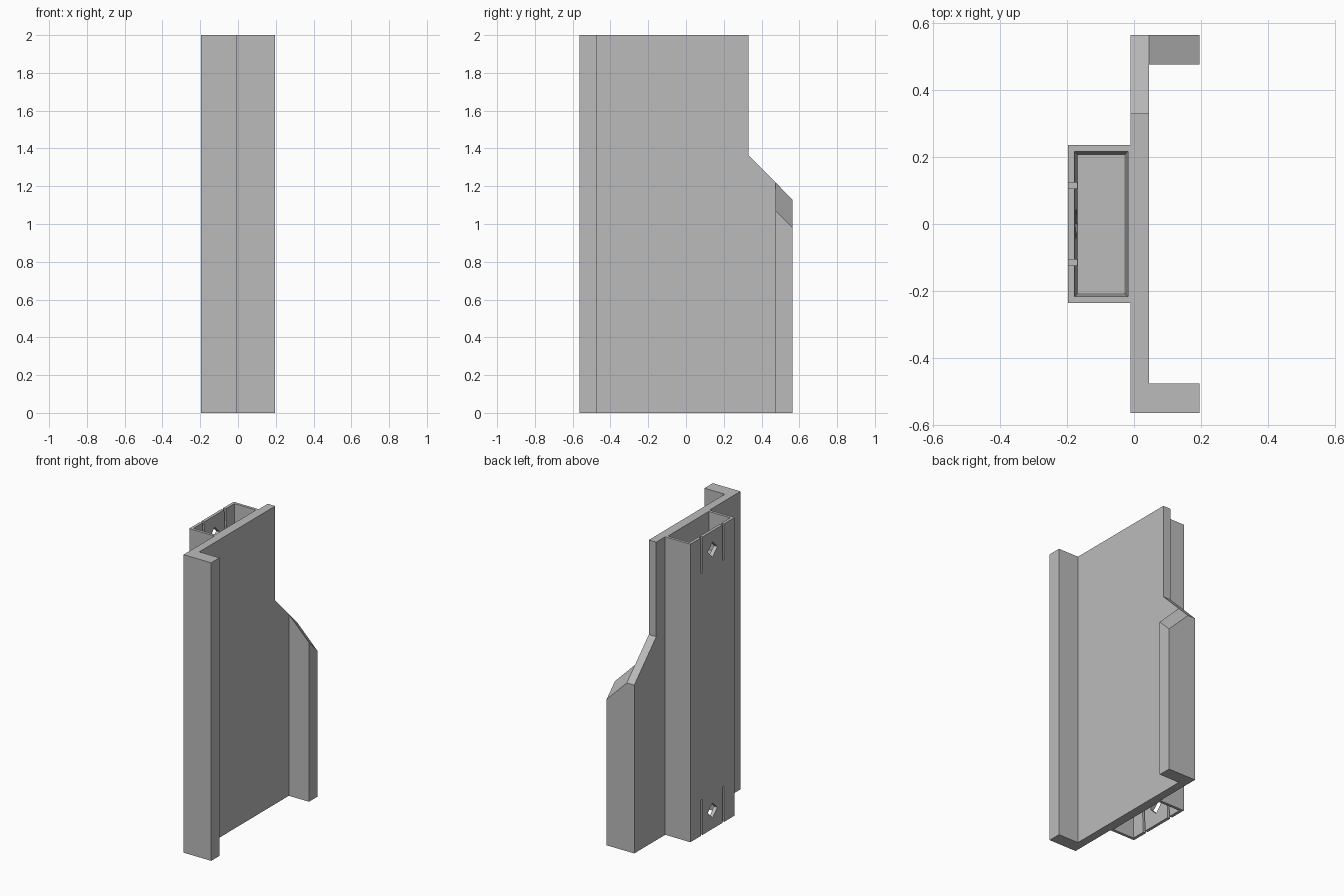
import bpy
import bmesh
import math
from mathutils import Matrix

cube = bpy.data.objects.get("Cube")
if cube:
    bpy.data.objects.remove(cube, do_unlink=True)

grey = bpy.data.materials.new("plain grey")
grey.use_nodes = True
colour = (0.5, 0.5, 0.5, 1)
grey.diffuse_color = colour
grey.node_tree.nodes["Principled BSDF"].inputs["Base Color"].default_value = colour


def finish(name, bm):
    bmesh.ops.recalc_face_normals(bm, faces=bm.faces)
    mesh = bpy.data.meshes.new(name)
    bm.to_mesh(mesh)
    bm.free()
    mesh.materials.append(grey)
    obj = bpy.data.objects.new(name, mesh)
    bpy.context.collection.objects.link(obj)
    return obj


def box(name, x, y, z, shape=None):
    """Box between limits; shape may move each vertex."""
    bm = bmesh.new()
    bmesh.ops.create_cube(bm, size=1)
    for v in bm.verts:
        v.co = [lim[0] if c < 0 else lim[1] for lim, c in zip((x, y, z), v.co)]
        if shape:
            shape(v.co)
    return finish(name, bm)


def cut(target, cutter):
    cutter.hide_render = True
    mod = target.modifiers.new("cut", "BOOLEAN")
    mod.operation = "DIFFERENCE"
    mod.solver = "EXACT"
    mod.object = cutter
    bpy.context.view_layer.objects.active = target
    bpy.ops.object.modifier_apply(modifier=mod.name)
    bpy.data.objects.remove(cutter, do_unlink=True)


# Main panel with a stepped back edge
W, Y, H = 0.195, 0.563, 2.0
X0, X1 = -0.01, 0.045
outline = [(-Y, 0), (Y, 0), (Y, 1.13), (0.33, 1.365), (0.33, H), (-Y, H)]
bm = bmesh.new()
face = bm.faces.new([bm.verts.new((X0, y, z)) for y, z in outline])
ext = bmesh.ops.extrude_face_region(bm, geom=[face])
bmesh.ops.translate(bm, vec=(X1 - X0, 0, 0),
                    verts=[g for g in ext["geom"] if isinstance(g, bmesh.types.BMVert)])
finish("panel", bm)

# Side flanges; the back one has a top sloping outward and backward
box("front_flange", (X1, W), (-Y, -0.475), (0, H))


def slope_top(co):
    if co.z > 0:
        co.z = 1.13 + (Y - co.y) - (co.x - X1)


box("back_flange", (X1, W), (0.475, Y), (0, 1), slope_top)

# Mounting channel with end pockets
channel = box("mounting_channel", (-0.197, X0), (-0.235, 0.235), (0, H))
DEPTH, MID = 0.25, -0.0975


def pocket(end):
    """Tapered pocket, widest at the mouth."""
    mouth = H if end else 0
    inward = -1 if end else 1

    def taper(co):
        depth = (co.z - mouth) * inward
        inset = 0.0125 * depth / DEPTH
        co.x -= math.copysign(inset, co.x - MID)
        co.y -= math.copysign(inset, co.y)

    limits = sorted((mouth - inward * 0.02, mouth + inward * DEPTH))
    return box("pocket_cutter", (-0.179, -0.016), (-0.218, 0.218), limits, taper)


for end in (0, 1):
    cut(channel, pocket(end))
    slot_z = (H - 0.24, H + 0.05) if end else (-0.05, 0.24)
    for side in (-1, 1):
        y = side * 0.115
        cut(channel, box("slot_cutter", (-0.25, -0.168), (y - 0.0085, y + 0.0085), slot_z))
    # Diamond shaped latch hole
    hole = box("hole_cutter", (-0.25, -0.14), (-0.036, 0.036), (-0.036, 0.036))
    z = H - 0.125 if end else 0.125
    hole.data.transform(Matrix.Translation((0, 0, z)) @ Matrix.Rotation(math.pi / 4, 4, "X"))
    cut(channel, hole)
